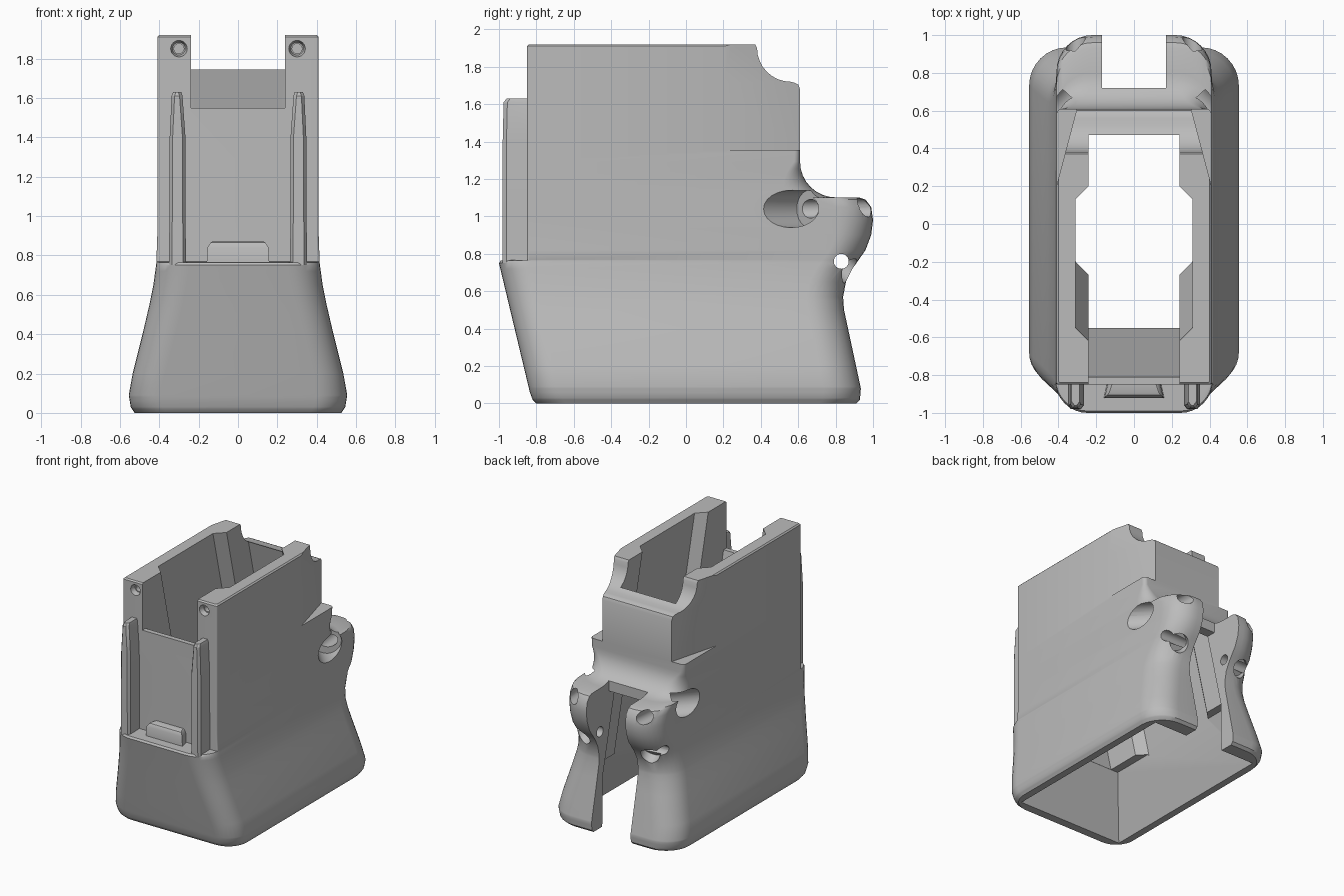
import bpy, bmesh, math
from mathutils import Vector

cube = bpy.data.objects.get("Cube")
if cube:
    bpy.data.objects.remove(cube, do_unlink=True)

grey = bpy.data.materials.new("plain grey")
grey.use_nodes = True
grey.diffuse_color = (0.5, 0.5, 0.5, 1)
grey.node_tree.nodes["Principled BSDF"].inputs["Base Color"].default_value = grey.diffuse_color


def finish(name, bm):
    bmesh.ops.recalc_face_normals(bm, faces=bm.faces)
    mesh = bpy.data.meshes.new(name)
    bm.to_mesh(mesh)
    bm.free()
    mesh.materials.append(grey)
    obj = bpy.data.objects.new(name, mesh)
    bpy.context.collection.objects.link(obj)
    return obj


def loft(name, rings):
    """Skin equal-length closed rings and cap both ends."""
    bm = bmesh.new()
    loops = [[bm.verts.new(p) for p in ring] for ring in rings]
    n = len(loops[0])
    for a, b in zip(loops, loops[1:]):
        for i in range(n):
            j = (i + 1) % n
            bm.faces.new((a[i], a[j], b[j], b[i]))
    bm.faces.new(loops[0])
    bm.faces.new(loops[-1])
    return finish(name, bm)


def prism_x(name, yz, lo, hi):
    return loft(name, [[(x, y, z) for y, z in yz] for x in (lo, hi)])


def prism_z(name, xy, lo, hi):
    return loft(name, [[(x, y, z) for x, y in xy] for z in (lo, hi)])


def box(name, x, y, z):
    corners = [(x[0], y[0]), (x[1], y[0]), (x[1], y[1]), (x[0], y[1])]
    return prism_z(name, corners, *z)


def rod(name, start, end, r1, r2=None, sides=24):
    start, end = Vector(start), Vector(end)
    turn = (end - start).to_track_quat('Z', 'Y')
    rings = []
    for base, r in ((start, r1), (end, r2 or r1)):
        rings.append([base + turn @ Vector((r * math.cos(a), r * math.sin(a), 0))
                      for a in (math.tau * i / sides for i in range(sides))])
    return loft(name, rings)


def activate(obj):
    bpy.ops.object.select_all(action='DESELECT')
    obj.select_set(True)
    bpy.context.view_layer.objects.active = obj


def cut(target, cutter):
    mod = target.modifiers.new("cut", 'BOOLEAN')
    mod.operation = 'DIFFERENCE'
    mod.solver = 'EXACT'
    mod.object = cutter
    activate(target)
    bpy.ops.object.modifier_apply(modifier=mod.name)
    bpy.data.objects.remove(cutter, do_unlink=True)


def lerp(table, z):
    for (z0, v0), (z1, v1) in zip(table, table[1:]):
        if z <= z1:
            return v0 + (v1 - v0) * max(0, z - z0) / (z1 - z0)
    return table[-1][1]


def scoop(y, z, r, steps=8):
    """Concave quarter arc as (height, depth) pairs."""
    return [(z - r * math.cos(a), y - r * math.sin(a))
            for a in (math.pi / 2 * i / steps for i in range(steps + 1))]


# Body outline as functions of height
front = [(0, -.8), (.02, -.82), (.06, -.835), (.75, -1), (.765, -.99),
         (.768, -.85), (1.91, -.85), (1.92, -.84)]
back = ([(0, .91), (.02, .93), (.08, .935), (.5, .845), (.57, .84), (.65, .855),
         (.72, .89), (.82, .96), (.9, .99), (.98, 1), (1.05, .99), (1.09, .96), (1.1, .93)]
        + scoop(.8, 1.292, .19) + [(1.68, .61), (1.705, .6), (1.715, .58)]
        + scoop(.56, 1.9, .18) + [(1.92, .37)])
width = [(0, .525), (.03, .545), (.09, .555), (.2, .535), (.4, .485), (.55, .45),
         (.65, .43), (.76, .415), (.9, .41), (1.91, .41), (1.92, .4)]
front_round = [(0, .16), (.765, .17), (.768, .012), (1.92, .012)]
back_round = [(0, .2), (1.1, .19), (1.3, .025), (1.92, .015)]


def outline(z, steps=8):
    w, yf, yb = lerp(width, z), lerp(front, z), lerp(back, z)
    rf, rb = lerp(front_round, z), lerp(back_round, z)
    ring = []
    for k, (sx, y, r) in enumerate(((1, yb - rb, rb), (-1, yb - rb, rb),
                                    (-1, yf + rf, rf), (1, yf + rf, rf))):
        for i in range(steps + 1):
            a = math.pi / 2 * (k + i / steps)
            ring.append((sx * (w - r) + r * math.cos(a), y + r * math.sin(a), z))
    return ring


heights = sorted({round(z, 4) for t in (front, back, width) for z, _ in t})
body = loft("flared_body", [outline(z) for z in heights])

# Leaning inner channel with side ridges
half = [(.24, -.9), (.24, -.62), (.31, -.55), (.31, .13), (.24, .2), (.24, .43)]
plan = half + [(-x, y) for x, y in reversed(half)]
cut(body, loft("channel", [[(x, min(y + .24 * (1.92 - z), .8), z) for x, y in plan]
                           for z in (2, .4, -.1)]))

# Funnel at the lower mouth
cut(body, loft("funnel", [[(sx * w, y, z) for sx, y in ((1, y0), (1, y1), (-1, y1), (-1, y0))]
                          for z, w, y0, y1 in ((.46, .305, -.55, .76), (-.02, .475, -.74, .805))]))

# Open front above the panel, and the rear slot between the prongs
cut(body, box("front_opening", (-.24, .24), (-1.1, -.4), (1.55, 2.1)))
cut(body, prism_x("rear_slot", [(.4, -.1), (1.2, -.1), (1.2, 1.25), (.72, 1.25),
                                (.72, 1.04), (.4, 1.04)], -.17, .17))

# Through pin hole in the prongs
cut(body, rod("pin_hole", (-.7, .83, .76), (.7, .83, .76), .04))

for s in (-1, 1):
    # Tapered relief on the upper rear sides
    cut(body, prism_z("side_relief", [(s * .411, .2), (s * .3, .62), (s * .3, .7),
                                      (s * .6, .7), (s * .6, .2)], 1.355, 2.1))
    # Angled bolt pocket and its narrower bore
    cut(body, rod("bolt_pocket", (s * .55, .41, 1.04), (s * .32, .66, 1.04), .1))
    cut(body, rod("bolt_bore", (s * .33, .6, 1.04), (s * .3, 1.1, 1.05), .05))
    # Lower rear pocket
    cut(body, rod("rear_pocket", (s * .31, 1.0, .6), (s * .29, .84, .74), .07))
    # Countersunk screw holes in the front posts
    cut(body, rod("screw_sink", (s * .3, -.87, 1.85), (s * .3, -.81, 1.85), .047, .032))
    cut(body, rod("screw_hole", (s * .3, -.82, 1.85), (s * .3, -.7, 1.85), .025))

parts = [body]

# Front guide rails
for s, side in ((1, "left"), (-1, "right")):
    rings = []
    for z, x0, x1, y in ((.75, .265, .35, -.98), (1.4, .267, .347, -.98),
                         (1.61, .282, .337, -.975), (1.63, .288, .33, -.96)):
        rings.append([(s * x0, -.83, z), (s * x1, -.83, z), (s * x1, y + .02, z),
                      (s * (x1 - .015), y, z), (s * (x0 + .015), y, z), (s * x0, y + .02, z)])
    parts.append(loft(side + "_guide_rail", rings))

# Small catch at the foot of the front panel
parts.append(loft("front_catch", [[(-w, -.83, z), (w, -.83, z), (w + .02, y, z), (-w - .02, y, z)]
                                  for z, w, y in ((.75, .14, -.92), (.84, .135, -.92),
                                                  (.865, .12, -.905), (.87, .11, -.89))]))

for obj in parts:
    activate(obj)
    bpy.ops.object.shade_smooth_by_angle(angle=math.radians(32))
